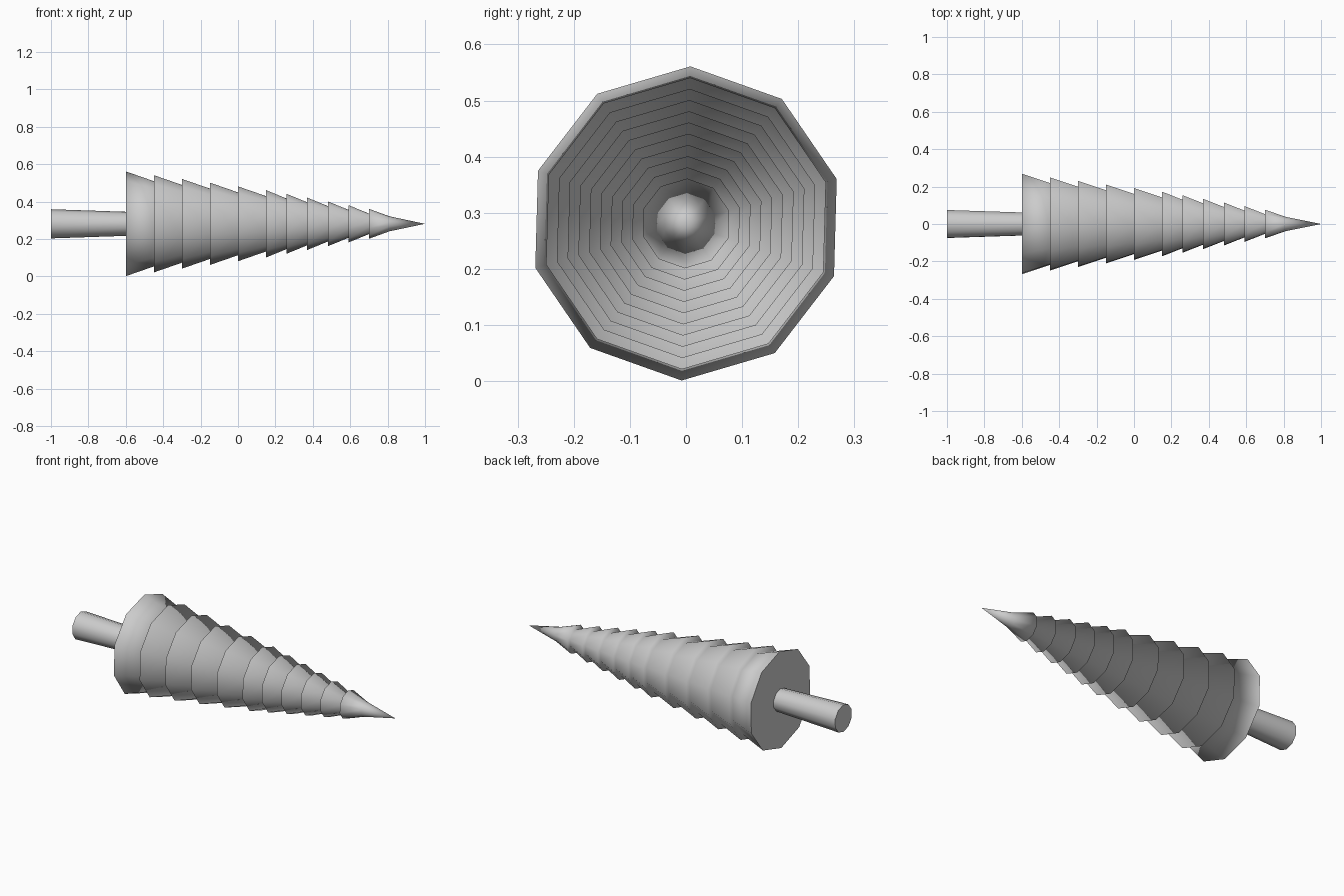
import bpy, bmesh, math

SIDES = 10
AXIS_Z = 0.281
TWIST = math.radians(1.6)

cube = bpy.data.objects.get("Cube")
if cube:
    bpy.data.objects.remove(cube, do_unlink=True)

grey = bpy.data.materials.new("plain_grey")
grey.use_nodes = True
colour = (0.6, 0.6, 0.6, 1)
grey.diffuse_color = colour
grey.node_tree.nodes["Principled BSDF"].inputs["Base Color"].default_value = colour


def lathe(name, profile):
    """Spin (x, radius) pairs round the lengthwise axis; zero radius is a point."""
    bm = bmesh.new()
    rings = []
    for x, r in profile:
        if r == 0:
            rings.append([bm.verts.new((x, 0, AXIS_Z))] * SIDES)
            continue
        angles = [TWIST + k * math.tau / SIDES for k in range(SIDES)]
        rings.append([bm.verts.new((x, r * math.sin(a), AXIS_Z + r * math.cos(a)))
                      for a in angles])
    for a, b in zip(rings, rings[1:]):
        for i in range(SIDES):
            j = (i + 1) % SIDES
            corners = list(dict.fromkeys((a[i], a[j], b[j], b[i])))
            bm.faces.new(corners).smooth = True
    # Flat end caps
    for ring in (rings[0], rings[-1]):
        if len(set(ring)) > 1:
            bm.faces.new(ring).smooth = False
    bmesh.ops.recalc_face_normals(bm, faces=bm.faces)
    mesh = bpy.data.meshes.new(name)
    bm.to_mesh(mesh)
    bm.free()
    mesh.materials.append(grey)
    obj = bpy.data.objects.new(name, mesh)
    bpy.context.collection.objects.link(obj)
    return obj


# Foliage: eleven flared tiers, five long and six short, then the pointed tip
starts = [-0.6 + 0.15 * i for i in range(5)] + [0.15 + 0.11 * i for i in range(7)]
profile = []
for i in range(11):
    rim = 0.28 - 0.02 * i
    neck = rim - (0.052 if i < 5 else 0.045)
    profile += [(starts[i], rim), (starts[i + 1], neck)]
profile[-1] = (starts[-1], 0.04)
profile.append((1.0, 0))
lathe("foliage_tiers", profile)

# Trunk, slightly wider at its foot
lathe("trunk", [(-1.0, 0.078), (-0.59, 0.064)])
